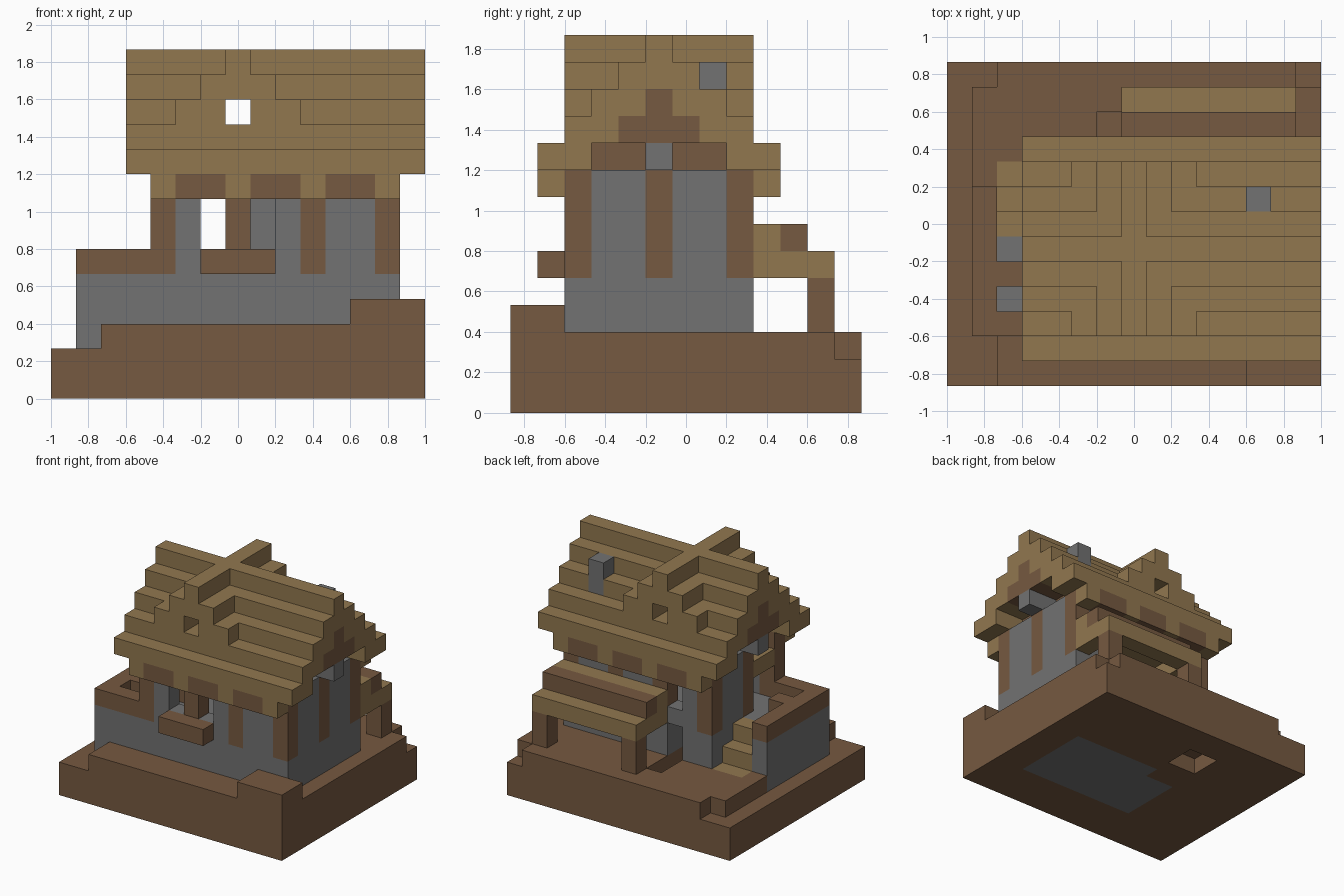
import bpy, bmesh
from mathutils import Vector

cube = bpy.data.objects.get("Cube")
if cube:
    bpy.data.objects.remove(cube, do_unlink=True)

U = 2 / 15                      # edge length of one block
ORIGIN = Vector((-7.5, -6.5, 0))


def material(name, rgb):
    m = bpy.data.materials.new(name)
    m.use_nodes = True
    m.diffuse_color = (*rgb, 1)
    m.node_tree.nodes["Principled BSDF"].inputs["Base Color"].default_value = (*rgb, 1)
    return m


MATS = [material("dark_brown_wood", (0.18, 0.10, 0.052)),
        material("tan_thatch", (0.285, 0.185, 0.078)),
        material("grey_stone", (0.168, 0.168, 0.168))]
BROWN, TAN, GREY = range(3)
blocks = {}                     # block position -> (part name, colour)


def cells(x, y, z):
    """Block positions in half-open ranges; a single number means one block."""
    rx, ry, rz = [range(*r) if isinstance(r, tuple) else (r,) for r in (x, y, z)]
    return [(i, j, k) for i in rx for j in ry for k in rz]


def fill(part, colour, x, y, z):
    for c in cells(x, y, z):
        blocks[c] = (part, colour)


def carve(x, y, z):
    for c in cells(x, y, z):
        blocks.pop(c, None)


# Ground: stepped earth platform
fill("ground", BROWN, (0, 15), (0, 13), (0, 2))
fill("ground", BROWN, (1, 15), (2, 12), 2)
fill("ground", BROWN, (2, 15), (0, 2), 2)
fill("ground", BROWN, (2, 14), 12, 2)
fill("ground", BROWN, (12, 15), (0, 2), 3)
fill("ground", GREY, (5, 13), (3, 8), 0)
fill("ground", BROWN, (5, 7), 7, 0)
carve((5, 7), (9, 11), 0)

# House: stone shell on a solid foundation
fill("house_walls", GREY, (4, 14), (2, 9), (3, 9))
carve((5, 13), (3, 8), (5, 9))

# Timber posts on every wall
for x in (4, 7, 10, 13):
    for y in (2, 8):
        fill("wall_posts", BROWN, x, y, (5, 9))
for x in (4, 13):
    fill("wall_posts", BROWN, x, 5, (5, 9))

# Openings: front window, rear window, porch door with tan lintel
for x in (6, 8):
    carve(x, 2, (6, 8))
carve(6, 8, (6, 8))
carve(4, (3, 5), (5, 9))
fill("door_lintel", TAN, 4, (3, 5), 7)
fill("window_box", BROWN, (6, 9), 1, 5)

# Cellar entrance behind the house
carve(6, (9, 11), 2)
carve(6, (7, 9), (2, 5))
fill("cellar_floor", GREY, 6, (7, 9), 1)

# Porch: stone walls, floor, rim and stairs
fill("porch", GREY, (1, 4), (2, 6), (3, 5))
fill("porch", GREY, 1, (2, 8), (2, 5))
fill("porch_rim", BROWN, 1, (2, 8), 5)
fill("porch_rim", BROWN, (1, 4), 2, 5)
fill("porch_rim", BROWN, 2, 4, 5)
for step in range(3):
    fill("porch_stairs", TAN, (2, 4), 8 - step, (2, 3 + step))

# Eaves: alternating thatch and timber below the roof edge
for y in (1, 9):
    for x in range(4, 14):
        fill("eaves", TAN if x % 3 == 1 else BROWN, x, y, 8)

# Main roof: stepped gable, timber filled
fill("gable_timber", BROWN, (5, 13), (3, 8), 9)
fill("gable_timber", BROWN, (3, 15), (4, 7), 10)
fill("gable_timber", BROWN, (3, 15), 5, 11)
for n in range(5):
    for y in (1 + n, 9 - n):
        fill("main_roof", TAN, (3, 15), y, (9 + n, 10 + n))
        if n < 4:
            inner = y + 1 if y < 5 else y - 1
            fill("main_roof", TAN, (3, 15), inner, 9 + n)

# Cross gable with a ridge running front to back and a window through it
for n in range(3):
    fill("cross_gable", TAN, (5 + n, 10 - n), (2, 9), 11 + n)
carve(7, (2, 9), 11)

# Gable lamps and chimney
fill("gable_lamp", GREY, (13, 15), 5, 9)
fill("gable_lamp", GREY, (3, 5), 5, 9)
fill("chimney", GREY, 12, 7, (11, 13))

# Rear awning on two posts
fill("awning", TAN, (7, 14), 9, 6)
fill("awning", BROWN, (7, 14), 10, 6)
fill("awning", TAN, (7, 14), 11, 5)
for x in (7, 13):
    fill("awning", TAN, x, (9, 12), 5)
    fill("awning_posts", BROWN, x, 11, (3, 5))

# Build each part from the exposed faces of its blocks
SIDES = [Vector(s * (a == i) for i in range(3)) for a in range(3) for s in (-1, 1)]
for part in sorted({p for p, _ in blocks.values()}):
    bm = bmesh.new()
    for pos, (name, colour) in blocks.items():
        if name != part:
            continue
        centre = Vector(pos) + ORIGIN + Vector((0.5, 0.5, 0.5))
        for d in SIDES:
            if tuple(int(a + b) for a, b in zip(pos, d)) in blocks:
                continue
            u = d.yzx
            v = d.cross(u)
            corners = [centre + (d + a * u + b * v) / 2
                       for a, b in ((1, 1), (-1, 1), (-1, -1), (1, -1))]
            face = bm.faces.new([bm.verts.new(c * U) for c in corners])
            face.material_index = colour
            face.normal_update()
            if face.normal.dot(d) < 0:
                face.normal_flip()
    bmesh.ops.remove_doubles(bm, verts=bm.verts[:], dist=0.001)
    mesh = bpy.data.meshes.new(part)
    bm.to_mesh(mesh)
    bm.free()
    for m in MATS:
        mesh.materials.append(m)
    bpy.context.collection.objects.link(bpy.data.objects.new(part, mesh))
